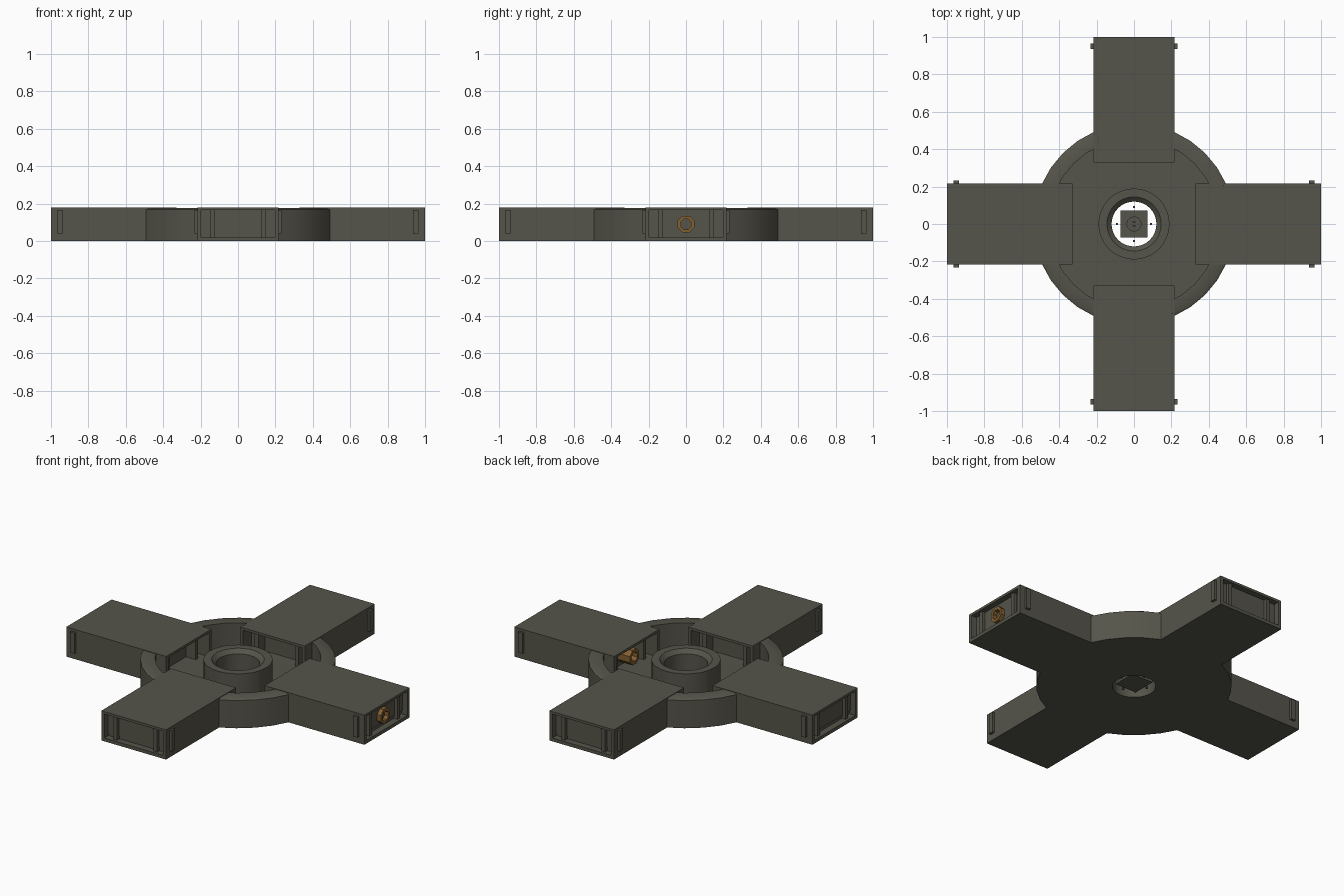
import bpy, bmesh, math
from mathutils import Matrix, Vector

if "Cube" in bpy.data.objects:
    bpy.data.objects.remove(bpy.data.objects["Cube"])


def material(name, color):
    m = bpy.data.materials.new(name)
    m.diffuse_color = (*color, 1)
    m.use_nodes = True
    m.node_tree.nodes["Principled BSDF"].inputs["Base Color"].default_value = m.diffuse_color
    return m


GREY = material("dark_olive_grey", (0.092, 0.089, 0.069))
BROWN = material("bronze_brown", (0.23, 0.115, 0.03))


def finish(bm, name, mat, angle=0.0, smooth=False):
    bmesh.ops.recalc_face_normals(bm, faces=bm.faces)
    me = bpy.data.meshes.new(name)
    bm.to_mesh(me)
    bm.free()
    me.materials.append(mat)
    ob = bpy.data.objects.new(name, me)
    bpy.context.collection.objects.link(ob)
    ob.rotation_euler.z = angle
    if smooth:
        bpy.ops.object.select_all(action='DESELECT')
        ob.select_set(True)
        bpy.context.view_layer.objects.active = ob
        bpy.ops.object.shade_smooth_by_angle(angle=math.radians(32))
    return ob


def add_box(bm, x0, x1, y0, y1, z0, z1):
    size = Vector((x1 - x0, y1 - y0, z1 - z0))
    mid = Vector((x0 + x1, y0 + y1, z0 + z1)) / 2
    bmesh.ops.create_cube(bm, size=1, matrix=Matrix.Translation(mid) @ Matrix.Diagonal((*size, 1)))


def boxes(name, specs, mat, angle):
    bm = bmesh.new()
    for s in specs:
        add_box(bm, *s)
    return finish(bm, name, mat, angle)


def lathe(name, profile, sides, mat, start=0.0, sweep=math.tau, smooth=True):
    """Revolve a closed (radius, z) profile about z."""
    bm = bmesh.new()
    full = abs(sweep - math.tau) < 1e-6
    rings = []
    for i in range(sides if full else sides + 1):
        a = start + sweep * i / sides
        rings.append([bm.verts.new((r * math.cos(a), r * math.sin(a), z)) for r, z in profile])
    n = len(profile)
    for i in range(sides):
        a, b = rings[i], rings[(i + 1) % len(rings)]
        for j in range(n):
            bm.faces.new((a[j], b[j], b[(j + 1) % n], a[(j + 1) % n]))
    if not full:
        bm.faces.new(rings[0])
        bm.faces.new(rings[-1])
    return finish(bm, name, mat, smooth=smooth)


# hub floor with a central hole
lathe("hub_floor", [(0.12, 0), (0.535, 0), (0.535, 0.02), (0.12, 0.02)], 32, GREY)

# curved hub walls between the arms, chamfered on top
gap = math.atan2(0.21, 0.49)
for k in range(4):
    lathe("hub_wall", [(0.456, 0), (0.537, 0), (0.537, 0.168), (0.522, 0.177), (0.456, 0.177)],
          4, GREY, k * math.pi / 2 + gap, math.pi / 2 - 2 * gap)

# raised centre ring with bevelled lip
lathe("centre_ring", [(0.12, 0), (0.19, 0), (0.19, 0.168), (0.145, 0.168), (0.12, 0.145)], 32, GREY)

# hub pedestal floating in the ring: square plate, round boss, small key
boxes("centre_plate", [(-0.072, 0.072, -0.072, 0.072, 0.02, 0.035)], GREY, 0)
lathe("centre_boss", [(0.012, 0.03), (0.04, 0.03), (0.04, 0.045), (0.012, 0.045)], 20, GREY)
boxes("centre_key", [(-0.022, 0.022, -0.008, 0.008, 0.03, 0.052)], GREY, 0)
for k in range(4):
    boxes("centre_stud", [(0.086, 0.096, -0.005, 0.005, 0.02, 0.035)], GREY, k * math.pi / 2)

W, H = 0.217, 0.18
for k in range(4):
    ang = k * math.pi / 2
    # hollow arm: floor, roof and side walls
    boxes("arm_shell", [(0.33, 1, -W, W, 0, 0.02), (0.33, 1, -W, W, 0.165, H),
                        (0.33, 1, -W, -W + 0.02, 0.02, 0.165),
                        (0.33, 1, W - 0.02, W, 0.02, 0.165)], GREY, ang)
    # bulkheads; the outer one is slotted through the sides
    boxes("arm_bulkheads", [(0.435, 0.45, -W + 0.02, W - 0.02, 0.02, 0.165),
                            (0.935, 0.965, -0.232, 0.232, 0.04, 0.165),
                            (0.94, 0.96, -W + 0.02, W - 0.02, 0.02, 0.04)], GREY, ang)
    # door posts at both ends
    boxes("door_posts", [(x0, x1, s * 0.135 - 0.012, s * 0.135 + 0.012, 0.02, 0.165)
                         for s in (-1, 1) for x0, x1 in ((0.37, 0.436), (0.962, 0.985))], GREY, ang)
    # octagonal couplings at both ends
    for x0, x1 in ((0.345, 0.44), (0.96, 0.99)):
        ob = lathe("coupling", [(0.03, x0), (0.048, x0), (0.048, x1), (0.03, x1)], 8, BROWN,
                   math.pi / 8, smooth=False)
        ob.data.transform(Matrix.Translation((0, 0, 0.09)) @ Matrix.Rotation(math.pi / 2, 4, 'Y'))
